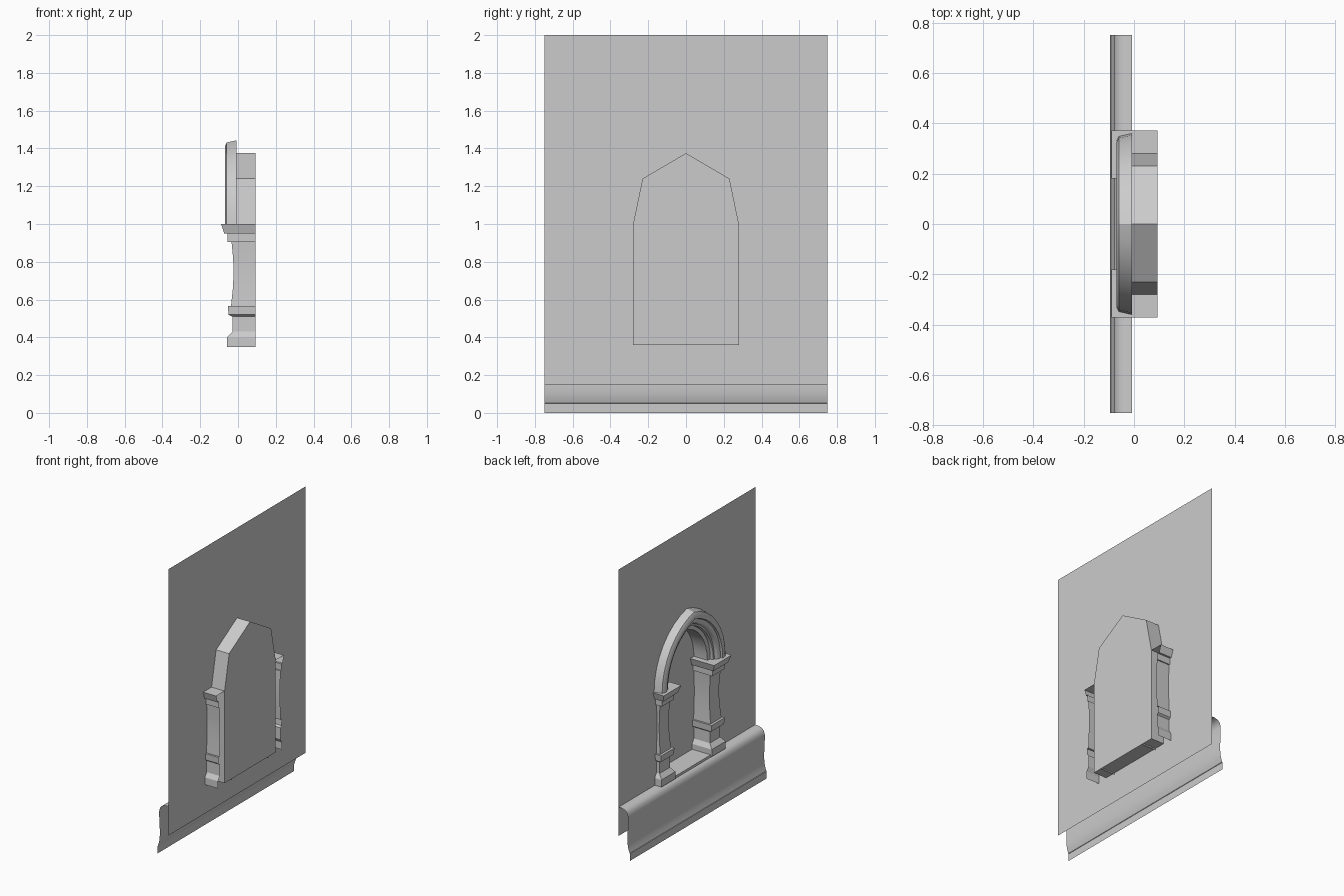
import bpy, bmesh, math

cube = bpy.data.objects.get("Cube")
if cube:
    bpy.data.objects.remove(cube, do_unlink=True)

WALL_X, BACK_X = -0.007, 0.093

stone = bpy.data.materials.new("grey_stone")
stone.use_nodes = True
stone.diffuse_color = (0.6, 0.6, 0.6, 1)
stone.node_tree.nodes["Principled BSDF"].inputs["Base Color"].default_value = (0.6, 0.6, 0.6, 1)


def make(name, verts, faces, smooth=False):
    mesh = bpy.data.meshes.new(name)
    mesh.from_pydata(verts, [], faces)
    mesh.materials.append(stone)
    obj = bpy.data.objects.new(name, mesh)
    bpy.context.collection.objects.link(obj)
    if smooth:
        bpy.ops.object.select_all(action='DESELECT')
        obj.select_set(True)
        bpy.context.view_layer.objects.active = obj
        bpy.ops.object.shade_smooth_by_angle(angle=math.radians(32))
    return obj


def loft(name, rows, smooth=False, cap_first=False):
    """Skin a sheet across equal-length rows of points."""
    n = len(rows[0])
    verts = [p for row in rows for p in row]
    faces = [(i * n + j, i * n + j + 1, (i + 1) * n + j + 1, (i + 1) * n + j)
             for i in range(len(rows) - 1) for j in range(n - 1)]
    if cap_first:
        faces.append(tuple(reversed(range(n))))
    return make(name, verts, faces, smooth)


# Half outline of the niche, from apex to sill (y, z)
niche = [(0, 1.375), (0.23, 1.24), (0.28, 1.0), (0.28, 0.36), (0, 0.36)]

# Wall panel in two halves around the opening
for side, label in ((1, "left"), (-1, "right")):
    outline = [(0, 0.15), (0.75, 0.15), (0.75, 2), (0, 2)] + niche
    verts = [(WALL_X, y * side, z) for y, z in outline]
    order = range(len(verts)) if side < 0 else reversed(range(len(verts)))
    make("wall_half_" + label, verts, [tuple(order)])

# Niche surround and back pane
ring = niche + [(-y, z) for y, z in reversed(niche[1:4])]
closed = ring + ring[:1]
loft("niche_reveal", [[(x, y, z) for y, z in closed] for x in (WALL_X, BACK_X)])
pane = [p for p in ring if p != (0, 0.36)]
make("niche_pane", [(BACK_X, y, z) for y, z in pane], [tuple(reversed(range(len(pane))))])

# Plinth moulding along the wall foot (x, z)
plinth = [(WALL_X, 0.35), (-0.035, 0.349), (-0.058, 0.341), (-0.073, 0.325),
          (-0.08, 0.3), (-0.08, 0.26), (-0.077, 0.2), (-0.075, 0.15),
          (-0.077, 0.11), (-0.082, 0.08), (-0.092, 0.052), (-0.095, 0.05), (-0.095, 0)]
loft("plinth", [[(x, y, z) for x, z in plinth] for y in (-0.75, 0.75)], True)

# Sill between the columns
loft("sill", [[(x, y, z) for x, z in ((-0.05, 0.345), (-0.05, 0.362), (BACK_X, 0.362))]
              for y in (-0.21, 0.21)])

# Columns: height, half width, front x
sections = [(1.0, 0.096, -0.09), (0.95, 0.08, -0.073), (0.95, 0.066, -0.055),
            (0.905, 0.066, -0.055), (0.905, 0.058, -0.034), (0.82, 0.053, -0.026),
            (0.74, 0.052, -0.023), (0.65, 0.055, -0.028), (0.565, 0.06, -0.037),
            (0.565, 0.073, -0.054), (0.52, 0.07, -0.05), (0.51, 0.057, -0.03),
            (0.43, 0.057, -0.03), (0.4, 0.076, -0.058), (0.35, 0.076, -0.058)]
for side, label in ((1, "left"), (-1, "right")):
    cy = 0.276 * side
    rows = [[(BACK_X, cy + h, z), (f, cy + h, z), (f, cy - h, z), (BACK_X, cy - h, z)]
            for z, h, f in sections]
    loft("column_" + label, rows, True, cap_first=True)

# Pointed arch: moulding profile (inset, x) swept along two arcs
profile = [(0, WALL_X), (0.012, -0.06), (0.03, -0.069), (0.055, -0.069),
           (0.06, -0.056), (0.075, -0.058), (0.088, -0.052), (0.098, -0.035),
           (0.11, -0.035), (0.115, -0.015), (0.14, -0.01), (0.14, BACK_X)]
OFFSET, RADIUS, STEPS = 0.093, 0.453, 8


def arch_row(t, side):
    row = []
    for inset, x in profile:
        r = RADIUS - inset
        a = t * math.acos(OFFSET / r)
        row.append((x, side * (r * math.cos(a) - OFFSET), 1.0 + r * math.sin(a)))
    return row


rows = [arch_row(i / STEPS, 1) for i in range(STEPS + 1)]
rows += [arch_row(i / STEPS, -1) for i in reversed(range(STEPS))]
loft("arch", rows, True)
